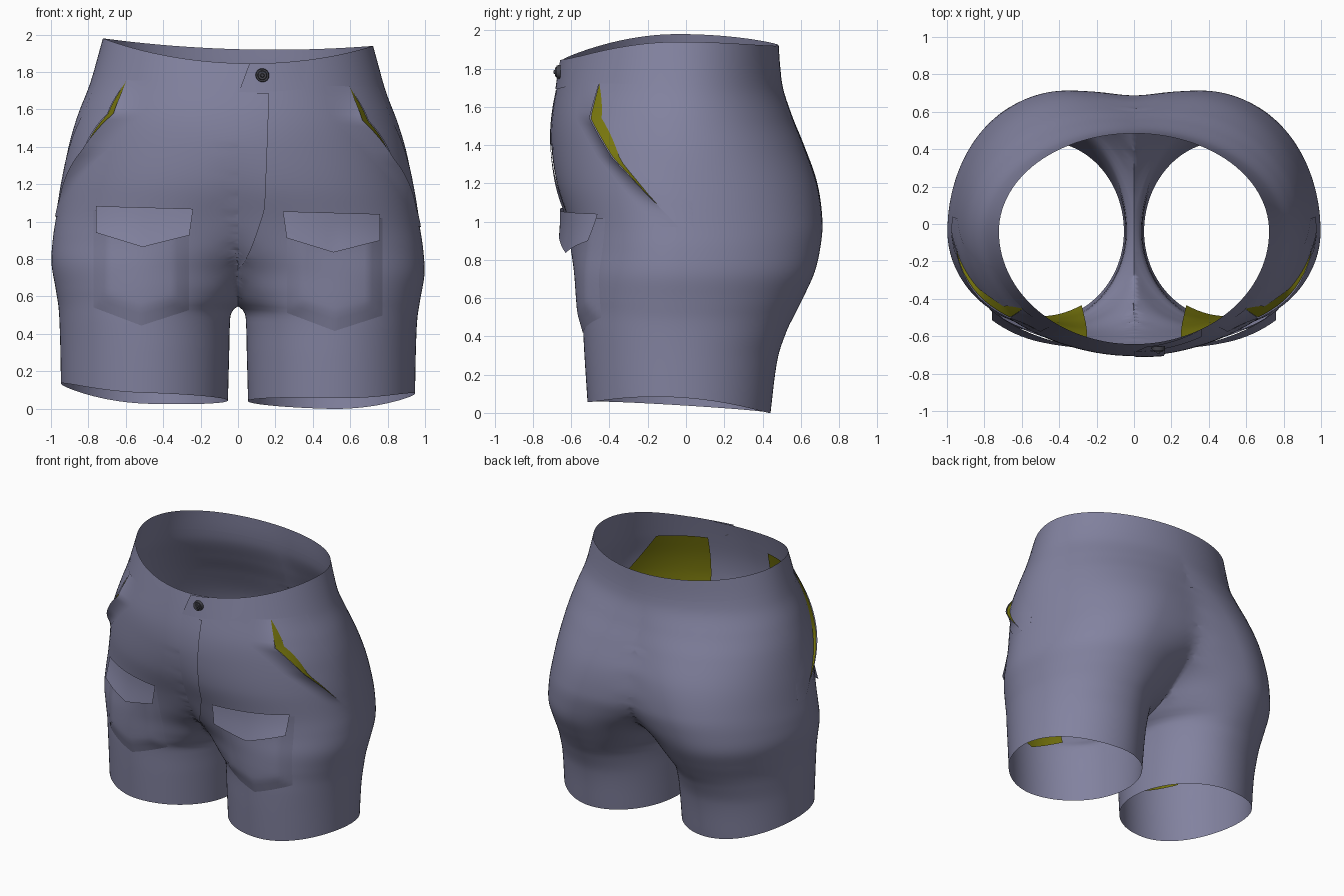
import bpy, bmesh, math
from mathutils import Vector

if "Cube" in bpy.data.objects:
    bpy.data.objects.remove(bpy.data.objects["Cube"])

# ---------- materials ----------
def material(name, rgb):
    m = bpy.data.materials.new(name)
    m.diffuse_color = (*rgb, 1)
    m.use_nodes = True
    m.node_tree.nodes["Principled BSDF"].inputs["Base Color"].default_value = m.diffuse_color
    return m

CLOTH = material("slate blue cloth", (0.225, 0.225, 0.35))
LINING = material("olive lining", (0.18, 0.175, 0.004))
METAL = material("dark button", (0.06, 0.06, 0.075))

# ---------- body cross-sections of one half ----------
# z, outer x, inner x, front-most x, front y, back-most x, back y
KEYS = [
    (0.00, .945, .055, .50, -.510, .48, .440),
    (0.30, .950, .047, .50, -.530, .47, .480),
    (0.45, .955, .043, .50, -.538, .47, .530),
    (0.52, .960, .032, .49, -.542, .46, .565),
    (0.56, .966, -.015, .48, -.545, .46, .585),
    (0.62, .976, -.075, .47, -.550, .46, .615),
    (0.75, .997, -.21, .42, -.560, .45, .673),
    (0.88, .990, -.50, .30, -.580, .40, .703),
    (1.00, .972, -.80, .20, -.610, .35, .713),
    (1.20, .940, -.90, .08, -.675, .27, .685),
    (1.40, .900, -.90, .00, -.705, .18, .615),
    (1.55, .855, -.855, .00, -.700, .09, .555),
    (1.72, .790, -.790, .00, -.670, .00, .503),
    (2.00, .710, -.710, .00, -.605, .00, .478),
]

def section(z):
    """Cubic interpolation of the key sections at height z."""
    z = min(max(z, 0), 1.999)
    i = max(k for k in range(len(KEYS) - 1) if KEYS[k][0] <= z)
    a, b = KEYS[i], KEYS[i + 1]
    p, n = KEYS[max(i - 1, 0)], KEYS[min(i + 2, len(KEYS) - 1)]
    h = b[0] - a[0]
    t = (z - a[0]) / h
    out = []
    for j in range(1, 7):
        m0 = (b[j] - p[j]) / (b[0] - p[0]) * h
        m1 = (n[j] - a[j]) / (n[0] - a[0]) * h
        out.append((2*t**3 - 3*t**2 + 1) * a[j] + (t**3 - 2*t**2 + t) * m0
                   + (3*t**2 - 2*t**3) * b[j] + (t**3 - t**2) * m1)
    return out

def surf(ang, z, off=0.0):
    """Point on the garment at an angle round the leg axis."""
    R, L, cf, yf, cb, yb = section(z)
    c, s = math.cos(ang), math.sin(ang)
    cy = -.04
    cx, ry = (cf, cy - yf) if s < 0 else (cb, yb - cy)
    rx = R - cx if c >= 0 else cx - L
    n = Vector((c / rx, s / ry, 0)).normalized()
    return Vector((cx + rx * c, cy + ry * s, z)) + n * off

def front(x, z, off=0.0):
    """Point on the front of the garment at x, z."""
    R, L, cf, yf, cb, yb = section(z)
    rx = R - cf if x >= cf else cf - L
    k = min(max((x - cf) / rx, -1), 1)
    return surf(-math.acos(k), z, off)

def side(y, z, off=0.0):
    """Point on the outer front quarter at y, z."""
    yf = section(z)[3]
    k = min(max((y + .04) / (-.04 - yf), -1), 1)
    return surf(math.asin(k), z, off)

# ---------- mesh helpers ----------
def finish(bm, name, mat, angle=50):
    for v in bm.verts:                       # the garment hangs slightly askew
        v.co.z -= .028 * v.co.x
    me = bpy.data.meshes.new(name)
    bm.to_mesh(me)
    bm.free()
    me.materials.append(mat)
    ob = bpy.data.objects.new(name, me)
    bpy.context.collection.objects.link(ob)
    bpy.ops.object.select_all(action='DESELECT')
    ob.select_set(True)
    bpy.context.view_layer.objects.active = ob
    bpy.ops.object.shade_smooth_by_angle(angle=math.radians(angle))
    return ob

def grid(bm, fn, nu, nv, wrap=False):
    rows = [[bm.verts.new(fn(i / nu, j / nv)) for i in range(nu if wrap else nu + 1)]
            for j in range(nv + 1)]
    for a, b in zip(rows, rows[1:]):
        for i in range(nu):
            k = (i + 1) % len(a)
            bm.faces.new((a[i], a[k], b[k], b[i]))

def loft(name, low, high, nv, off=0.0):
    """Closed tube of the right half, cut on the centre plane and mirrored."""
    bm = bmesh.new()
    def fn(u, v):
        a = u * math.tau
        return surf(a, low(a) + (high(a) - low(a)) * v, off)
    grid(bm, fn, 112, nv, wrap=True)
    bmesh.ops.bisect_plane(bm, geom=bm.verts[:] + bm.edges[:] + bm.faces[:], dist=1e-4,
                           plane_co=(0, 0, 0), plane_no=(-1, 0, 0), clear_outer=True)
    bmesh.ops.mirror(bm, geom=bm.verts[:] + bm.edges[:] + bm.faces[:], axis='X',
                     merge_dist=2e-3)
    for _ in range(8):                       # soften the centre seam
        bmesh.ops.smooth_vert(bm, factor=.5, use_axis_y=True, use_axis_x=True,
                              use_axis_z=False, verts=[v for v in bm.verts if
                              abs(v.co.x) < .11 and .6 < v.co.z < 1.4])
    bmesh.ops.recalc_face_normals(bm, faces=bm.faces[:])
    return finish(bm, name, CLOTH, 70)

def patch(name, mat, fn, nu=16, nv=16, mirrored=True):
    for sign, tag in ((1, "right_"), (-1, "left_")) if mirrored else ((1, ""),):
        bm = bmesh.new()
        def put(u, v):
            p = fn(u, v)
            return Vector((p.x * sign, p.y, p.z))
        grid(bm, put, nu, nv)
        if sign < 0:
            bmesh.ops.reverse_faces(bm, faces=bm.faces[:])
        finish(bm, tag + name, mat)

# ---------- shorts body and waistband ----------
def hem(a):
    return .042 - .029 * math.sin(a) + .065 * max(0, math.cos(a)) ** 2

def top(a):
    s = math.sin(a)
    return 1.96 - (.113 if s < 0 else .038) * s * s

def band(a):
    return top(a) - .155

loft("shorts_body", hem, lambda a: band(a) + .002, 76)
loft("waistband", band, top, 6, off=.001)

# ---------- front thigh pockets ----------
def point_down(u, edge, tip):
    return edge + (tip - edge) * (1 - abs(2 * u - 1))

def pocket(u, v):
    zb = point_down(u, .52, .43)
    z = zb + (1.04 - zb) * v
    puff = min(1, 6 * u, 6 * (1 - u), 6 * v)
    return front(.262 + .51 * u, z, .002 + .024 * puff)

def flap(u, v):
    zb = point_down(u, .92, .85)
    z = zb + (1.062 - zb) * v
    x = .24 + .52 * u + .02 * (1 - v) * (1 - u)
    return front(x, z) - Vector((0, .075 - .045 * v, 0))

patch("thigh_pocket", CLOTH, pocket, 24, 20)
patch("pocket_flap", CLOTH, flap, 16, 6)

# ---------- olive lining panels inside the front ----------
def lining(u, v):
    zb = point_down(u, .52, .43)
    z = zb + (1.715 - zb) * v
    xo = min(.77, .58 + .19 * (1.715 - z) / .28)
    depth = .045 if z < 1.0 else max(.012, .045 - .08 * (z - 1.0))
    return front(.255 + (xo - .255) * u, z, -depth)

patch("pocket_lining", LINING, lining, 16, 32)

# ---------- hip pockets ----------
def hip_line(t):
    """Opening edge: y and z from the waistband down to the side."""
    pts = [(-.45, 1.74), (-.475, 1.56), (-.36, 1.36), (-.20, 1.17), (-.04, 1.0)]
    f = min(t, .9999) * 4
    i = int(f)
    a, b = pts[i], pts[i + 1]
    return a[0] + (b[0] - a[0]) * (f - i), a[1] + (b[1] - a[1]) * (f - i)

def gape(t):
    return max(0, math.sin(math.pi * min(1, t / .85)))

def wide(t):
    return max(0, math.sin(math.pi * min(1, t / .55)))

def hip_lip(u, v):
    y, z = hip_line(v)
    return side(y - .10 * (1 - u), z, .002 + u * u * (.004 + .042 * gape(v)))

def hip_gap(u, v):
    t = v * .85
    y, z = hip_line(t)
    w = .012 * gape(t) + .035 * wide(t)
    return side(y + w * u, z, .004 + (.036 * (1 - u) + .008 * u) * gape(t))

def hip_facing(u, v):
    y, z = hip_line(v)
    y += .012 * gape(v) + .035 * wide(v)
    return side(min(y + .22 * u, .02), z, .002 + (1 - u) ** 2 * (.002 + .014 * gape(v)))

patch("hip_pocket_lip", CLOTH, hip_lip, 8, 24)
patch("hip_pocket_gap", LINING, hip_gap, 4, 20)
patch("hip_pocket_facing", CLOTH, hip_facing, 8, 24)

# ---------- fly and waistband tab ----------
def fly(u, v):
    z = .74 + .95 * v
    x = .165 * min(1, v / .35) ** .6 * (.8 + .2 * v)
    return front(x * u, z, .003 + .008 * u)

def tab(u, v):
    x0 = .005 + .055 * v
    x = x0 + (.36 - x0) * u
    a = -math.acos(x / .74)
    z = band(a) + .002 + .153 * v
    return front(x, z, .003 + .015 * (1 - u) * (.3 + .7 * v))

patch("fly", CLOTH, fly, 6, 28, mirrored=False)
patch("waistband_tab", CLOTH, tab, 10, 4, mirrored=False)

# ---------- button ----------
def disc(name, r1, r2, depth, y):
    bm = bmesh.new()
    bmesh.ops.create_cone(bm, cap_ends=True, segments=24, radius1=r1, radius2=r2, depth=depth)
    for v in bm.verts:
        x, yy, z = v.co
        v.co = (x + .13, y - z, yy + 1.786)
    bmesh.ops.recalc_face_normals(bm, faces=bm.faces[:])
    finish(bm, name, METAL, 30)

face_y = front(.13, 1.786, .012).y
disc("button", .037, .034, .022, face_y - .008)
disc("button_rim", .026, .022, .008, face_y - .022)
disc("button_stud", .012, .008, .008, face_y - .029)
